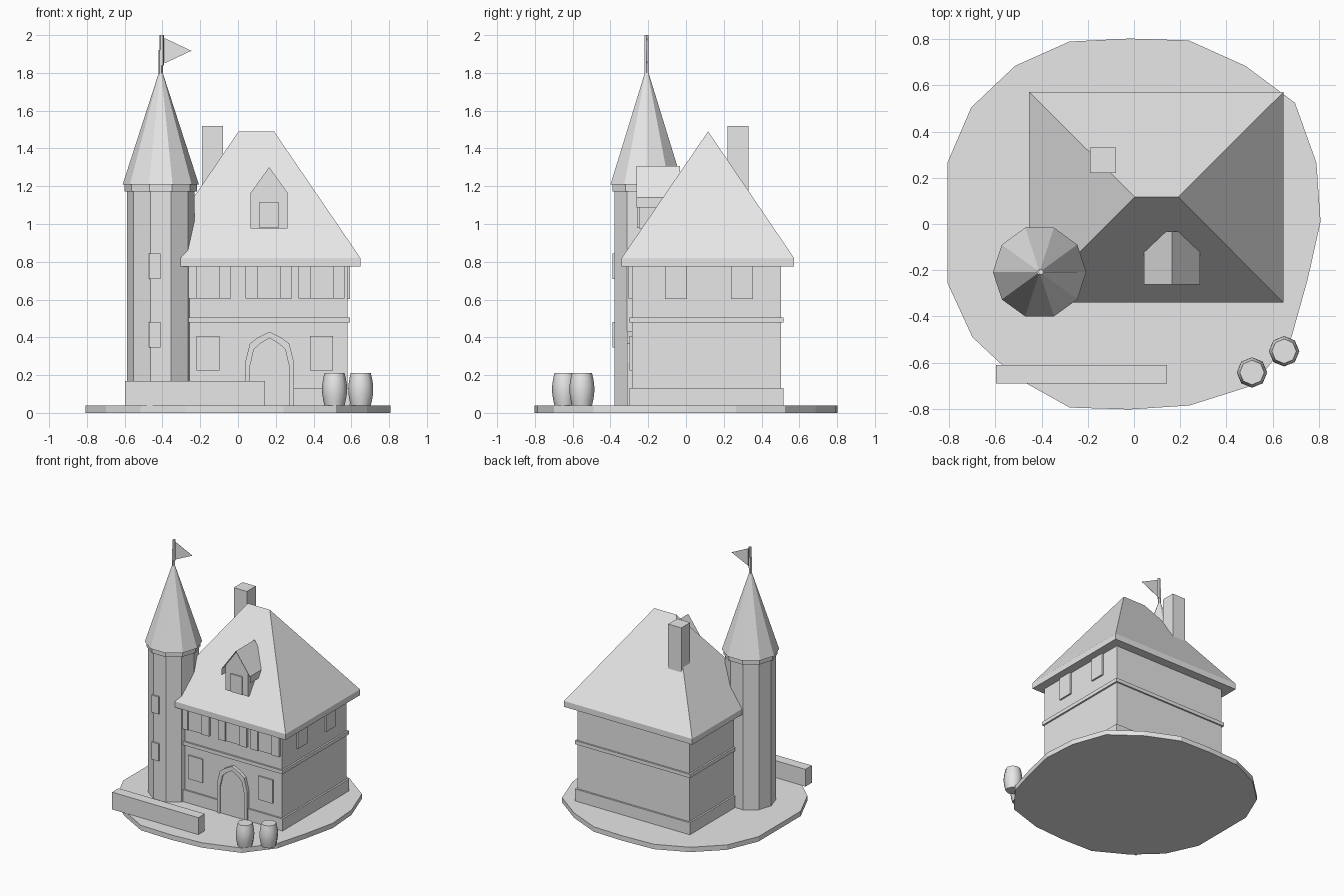
import bpy, bmesh, math

if "Cube" in bpy.data.objects:
    bpy.data.objects.remove(bpy.data.objects["Cube"])

stone = bpy.data.materials.new("light_grey")
stone.diffuse_color = (0.8, 0.8, 0.8, 1)
stone.use_nodes = True
stone.node_tree.nodes["Principled BSDF"].inputs["Base Color"].default_value = stone.diffuse_color


def finish(name, bm, recalc=True):
    if recalc:
        bmesh.ops.recalc_face_normals(bm, faces=bm.faces[:])
    me = bpy.data.meshes.new(name)
    bm.to_mesh(me)
    bm.free()
    me.materials.append(stone)
    ob = bpy.data.objects.new(name, me)
    bpy.context.collection.objects.link(ob)
    return ob


def loft(name, rings):
    """Skin closed rings of equal length and cap both ends."""
    bm = bmesh.new()
    vs = [[bm.verts.new(p) for p in r] for r in rings]
    n = len(vs[0])
    for a, b in zip(vs, vs[1:]):
        for i in range(n):
            j = (i + 1) % n
            bm.faces.new((a[i], a[j], b[j], b[i]))
    bm.faces.new(vs[0][::-1])
    bm.faces.new(vs[-1])
    return finish(name, bm)


def box(name, x0, x1, y0, y1, z0, z1):
    c = [(x0, y0), (x1, y0), (x1, y1), (x0, y1)]
    return loft(name, [[(x, y, z) for x, y in c] for z in (z0, z1)])


def prism_y(name, pts, y0, y1):
    """Extrude an x-z outline along y."""
    return loft(name, [[(x, y, z) for x, z in pts] for y in (y0, y1)])


def lathe(name, cx, cy, n, profile):
    ang = [2 * math.pi * i / n for i in range(n)]
    return loft(name, [[(cx + r * math.cos(a), cy + r * math.sin(a), z) for a in ang]
                       for r, z in profile])


# Irregular round base slab
outline = [(.808, .01), (.79, .265), (.697, .525), (.482, .685), (.237, .795), (-.02, .803),
           (-.28, .79), (-.515, .685), (-.705, .505), (-.808, .265), (-.808, 0),
           (-.808, -.255), (-.70, -.49), (-.515, -.663), (-.278, -.795), (-.02, -.803),
           (.24, -.786), (.518, -.698), (.682, -.49), (.752, -.24)]
loft("base_slab", [[(x, y, z) for x, y in outline] for z in (0, .038)])

# House body, plinth and floor band
box("house_walls", -.382, .58, -.287, .503, .03, .778)
box("plinth", -.395, .593, -.30, .517, .03, .131)
box("floor_band", -.395, .593, -.30, .515, .478, .506)

# Hipped main roof with eave edge
X0, X1, Y0, Y1 = -.454, .648, -.341, .572
bm = bmesh.new()
eave = [[bm.verts.new((x, y, z)) for x, y in ((X0, Y0), (X1, Y0), (X1, Y1), (X0, Y1))]
        for z in (.775, .82)]
ra, rb = bm.verts.new((.003, .117, 1.49)), bm.verts.new((.191, .117, 1.49))
lo, hi = eave
bm.faces.new(lo)
for i in range(4):
    j = (i + 1) % 4
    bm.faces.new((lo[i], lo[j], hi[j], hi[i]))
bm.faces.new((hi[0], hi[1], rb, ra))
bm.faces.new((hi[1], hi[2], rb))
bm.faces.new((hi[2], hi[3], ra, rb))
bm.faces.new((hi[3], hi[0], ra))
finish("main_roof", bm)

# Chimney
box("chimney", -.191, -.079, .221, .331, 1.10, 1.52)

# Dormer: gabled wall, open-ended roof sheet with eave flaps, window
DX = .165
prism_y("dormer_wall", [(DX - .098, .975), (DX + .098, .975), (DX + .098, 1.165),
                        (DX, 1.301), (DX - .098, 1.165)], -.25, -.04)
bm = bmesh.new()
sheet = [(DX - .121, 1.088), (DX - .121, 1.14), (DX, 1.307), (DX + .121, 1.14), (DX + .121, 1.088)]
front, back = [[bm.verts.new((x, y, z)) for x, z in sheet] for y in (-.263, -.033)]
for i in range(4):
    bm.faces.new((front[i + 1], front[i], back[i], back[i + 1]))
for f in bm.faces:
    f.normal_update()
if sum(f.normal.z for f in bm.faces) < 0:
    bmesh.ops.reverse_faces(bm, faces=bm.faces[:])
finish("dormer_roof", bm, recalc=False)
box("dormer_window", DX - .05, DX + .05, -.259, -.24, .978, 1.117)

# Round tower, cornice and spire
TX, TY = -.409, -.208
lathe("tower_shaft", TX, TY, 10, [(.178, .03), (.178, 1.18)])
lathe("tower_cornice", TX, TY, 10, [(.191, 1.172), (.191, 1.21)])
lathe("tower_spire", TX, TY, 10, [(.202, 1.208), (.004, 1.82)])
for i, z in enumerate((.345, .71)):
    box(f"tower_window_{i}", -.470, -.411, -.390, -.34, z, z + .135)

# Flag pole and pennant
lathe("flag_pole_lower", TX - .001, TY, 6, [(.012, 1.77), (.012, 1.92)])
lathe("flag_pole_upper", TX + .006, TY, 6, [(.012, 1.84), (.012, 2.0)])
prism_y("pennant", [(-.39, 1.985), (-.247, 1.917), (-.39, 1.85)], TY - .001, TY + .001)


# Pointed door with surround
def arch(w, spring, shoulder, top):
    half = [(w, .035), (w, spring), (w * .8, shoulder - .03), (w * .5, shoulder)]
    return ([(.167 + x, z) for x, z in half] + [(.167, top)]
            + [(.167 - x, z) for x, z in half[::-1]])


outer, inner = arch(.13, .265, .397, .43), arch(.104, .245, .365, .396)
bm = bmesh.new()
grid = [[bm.verts.new((x, y, z)) for x, z in pts]
        for pts, y in ((outer, -.27), (outer, -.312), (inner, -.312), (inner, -.27))]
for k in range(4):
    a, b = grid[k], grid[(k + 1) % 4]
    for i in range(len(outer) - 1):
        bm.faces.new((a[i], a[i + 1], b[i + 1], b[i]))
bm.faces.new([g[0] for g in grid])
bm.faces.new([g[-1] for g in grid][::-1])
finish("door_surround", bm)
prism_y("door", inner, -.302, -.27)

# Ground floor windows
for i, x in enumerate((-.159, .443)):
    box(f"lower_window_{i}", x - .061, x + .061, -.298, -.27, .225, .408)

# Upper windows with shutters
for i, x in enumerate((-.159, .163, .443)):
    w = .06
    box(f"upper_window_{i}", x - w, x + w, -.296, -.27, .605, .785)
    for s in (-1, 1):
        cx = x + s * (w + .031)
        box(f"shutter_{i}_{s}", cx - .031, cx + .031, -.305, -.27, .605, .785)

# Side windows
for i, y in enumerate((-.052, .297)):
    box(f"side_window_{i}", .56, .593, y - .058, y + .058, .603, .785)

# Low garden wall
box("garden_wall", -.598, .142, -.690, -.611, .036, .17)

# Bulging barrels
for i, (x, y) in enumerate(((.511, -.643), (.65, -.551))):
    b = lathe(f"barrel_{i}", x, y, 8,
              [(.053, .038), (.060, .068), (.065, .10), (.066, .125), (.065, .15),
               (.060, .182), (.053, .212)])
    bpy.ops.object.select_all(action='DESELECT')
    b.select_set(True)
    bpy.context.view_layer.objects.active = b
    bpy.ops.object.shade_smooth_by_angle(angle=math.radians(50))
